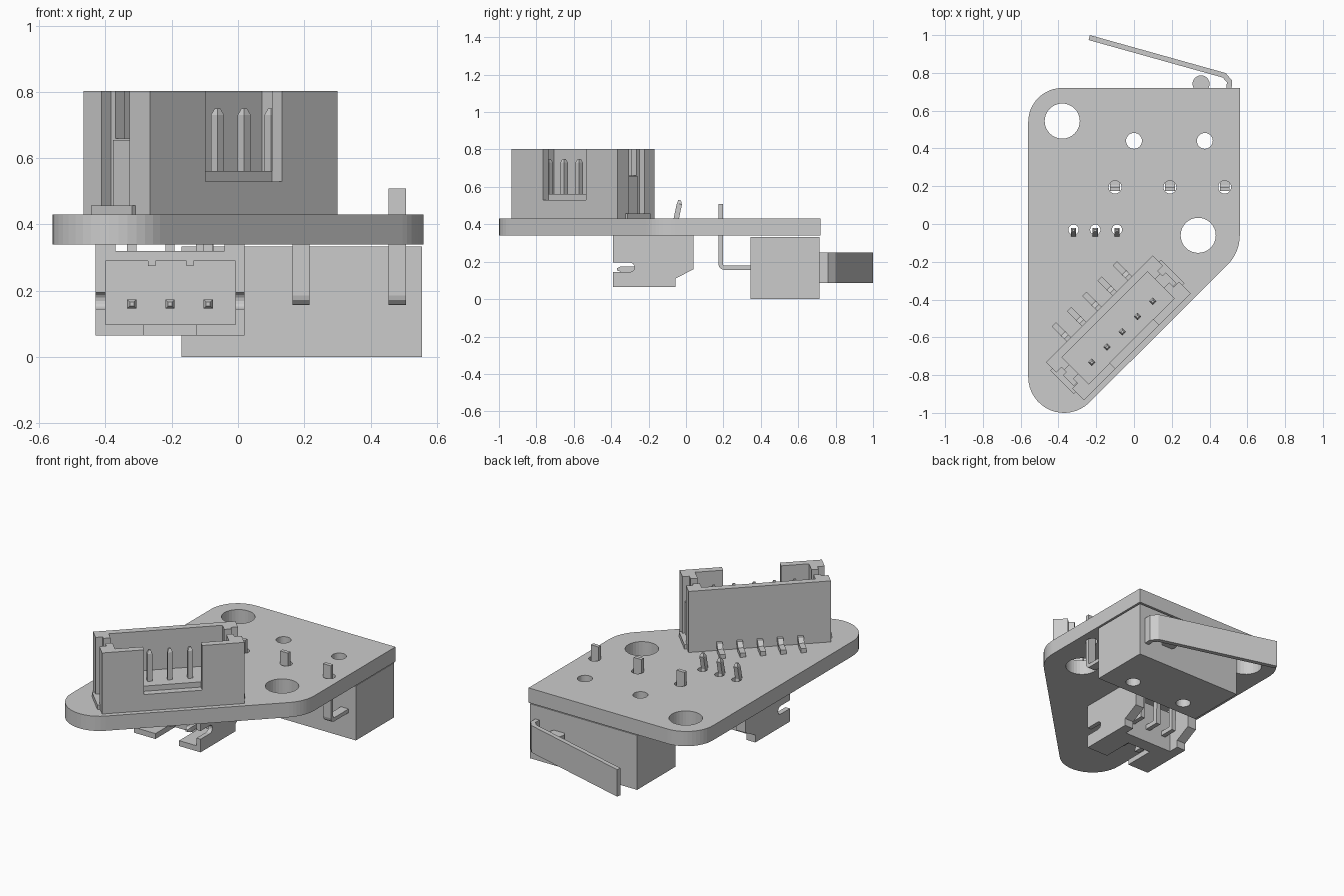
import bpy, bmesh
from math import sin, cos, radians
from mathutils import Matrix, Vector

if "Cube" in bpy.data.objects:
    bpy.data.objects.remove(bpy.data.objects["Cube"])

XY = Matrix.Identity(4)
# profile drawn in (y, z), extruded along x
YZ = Matrix(((0, 0, 1, 0), (1, 0, 0, 0), (0, 1, 0, 0), (0, 0, 0, 1)))
# local frame of the diagonal connector
DIAG = Matrix.Translation((-0.083, -0.55, 0)) @ Matrix.Rotation(radians(45), 4, 'Z')


def make(name, bm):
    bmesh.ops.recalc_face_normals(bm, faces=bm.faces[:])
    me = bpy.data.meshes.new(name)
    bm.to_mesh(me)
    bm.free()
    ob = bpy.data.objects.new(name, me)
    bpy.context.collection.objects.link(ob)
    return ob


def prism(name, pts, lo, hi, m=XY):
    bm = bmesh.new()
    f = bm.faces.new([bm.verts.new((a, b, lo)) for a, b in pts])
    r = bmesh.ops.extrude_face_region(bm, geom=[f])
    vs = [v for v in r['geom'] if isinstance(v, bmesh.types.BMVert)]
    bmesh.ops.translate(bm, verts=vs, vec=(0, 0, hi - lo))
    bm.transform(m)
    return make(name, bm)


def box(name, x0, x1, y0, y1, z0, z1, m=XY):
    return prism(name, [(x0, y0), (x1, y0), (x1, y1), (x0, y1)], z0, z1, m)


def arc(cx, cy, r, a0, a1, n=12):
    return [(cx + r * cos(radians(a0 + (a1 - a0) * i / n)),
             cy + r * sin(radians(a0 + (a1 - a0) * i / n))) for i in range(n + 1)]


def cyl(name, x, y, r, z0, z1, n=32):
    return prism(name, arc(x, y, r, 0, 360, n)[:-1], z0, z1)


def cut(ob, cutters):
    bpy.context.view_layer.objects.active = ob
    for c in cutters:
        c.hide_render = True
        md = ob.modifiers.new('cut', 'BOOLEAN')
        md.operation, md.solver, md.object = 'DIFFERENCE', 'EXACT', c
        bpy.ops.object.modifier_apply(modifier=md.name)
        bpy.data.objects.remove(c)


def ribbon(path, t):
    """Outline of a bent strip of thickness t along a path (mitred)."""
    p = [Vector(q) for q in path]
    left, right = [], []
    for i, q in enumerate(p):
        d0 = (q - p[i - 1]).normalized() if i else (p[1] - q).normalized()
        d1 = (p[i + 1] - q).normalized() if i < len(p) - 1 else d0
        n0, n1 = Vector((-d0.y, d0.x)), Vector((-d1.y, d1.x))
        n = (n0 + n1).normalized()
        n *= t / 2 / n.dot(n0)
        left.append(tuple(q + n))
        right.append(tuple(q - n))
    return left + right[::-1]


def tip(name, m, w, h):
    """Square pin tip tapering along local z."""
    bm = bmesh.new()
    bmesh.ops.create_cone(bm, cap_ends=True, segments=4, radius1=w * 0.7071,
                          radius2=w * 0.3, depth=h,
                          matrix=m @ Matrix.Translation((0, 0, h / 2)) @ Matrix.Rotation(radians(45), 4, 'Z'))
    return make(name, bm)


Z0, Z1 = 0.34, 0.43
SWITCH_X = (-0.10, 0.19, 0.48)
PLUG_X = (-0.32, -0.205, -0.09)

# circuit board with holes
outline = ([(0.56, 0.72)] + arc(-0.38, 0.54, 0.18, 90, 180)
           + arc(-0.37, -0.81, 0.19, 180, 315, 16) + arc(0.34, -0.06, 0.22, -45, 0, 8))
board = prism('circuit_board', outline, Z0, Z1)
holes = [(-0.38, 0.545, 0.093), (0.34, -0.06, 0.093), (0, 0.44, 0.042), (0.375, 0.44, 0.042)]
holes += [(x, 0.195, 0.034) for x in SWITCH_X] + [(x, -0.03, 0.027) for x in PLUG_X]
cut(board, [cyl('hole_cutter', x, y, r, 0.2, 0.6) for x, y, r in holes])

# limit switch below the board
switch = box('switch_body', -0.17, 0.555, 0.345, 0.715, 0, 0.333)
cut(switch, [cyl('hole_cutter', x, 0.44, 0.042, -0.1, 0.5) for x in (0, 0.375)])
cyl('switch_button', 0.355, 0.742, 0.045, 0.12, 0.215)
prism('switch_lever', ribbon([(0.503, 0.70), (0.505, 0.755), (0.478, 0.787), (-0.237, 0.987)], 0.027),
      0.085, 0.25)
leg = [(0.36, 0.168)] + [(0.205 - a, 0.188 - b) for a, b in
                         [(0.02 * sin(radians(t)), 0.02 * cos(radians(t))) for t in (0, 30, 60, 90)]] + [(0.185, 0.508)]
for x in SWITCH_X:
    prism('switch_leg', ribbon(leg, 0.023), x - 0.026, x + 0.026, YZ)

# side-entry socket below the board
side = [(-0.39, 0.34), (-0.39, 0.065), (-0.055, 0.065), (-0.055, 0.11), (0.04, 0.16), (0.04, 0.34)]
socket = prism('side_socket', side, -0.43, 0.02, YZ)
slot = [(-0.45, 0.145)] + arc(-0.30, 0.17, 0.025, -90, 90, 8) + [(-0.45, 0.195)]
cut(socket, [
    box('cavity_cutter', -0.40, -0.007, -0.5, -0.17, 0.098, 0.29),
    box('rear_cutter', -0.37, -0.04, -0.12, 0.2, 0, 0.5),
    box('top_cutter', -0.37, -0.04, -0.5, 0.2, 0.32, 0.5),
    box('key_cutter', -0.285, -0.125, -0.5, -0.2, 0, 0.12),
    prism('slot_cutter', slot, -0.6, 0.2, YZ)])
for x in (-0.26, -0.145):
    box('socket_rib', x - 0.011, x + 0.011, -0.39, -0.16, 0.275, 0.295)
for x in PLUG_X:
    path = [(-0.35, 0.16), (-0.04, 0.16), (-0.036, 0.34), (-0.052, 0.43), (-0.035, 0.51)]
    prism('socket_pin', ribbon(path, 0.028), x - 0.014, x + 0.014, YZ)
    tip('socket_pin_front', Matrix.Translation((x, -0.35, 0.16)) @ Matrix.Rotation(radians(90), 4, 'X'), 0.028, 0.018)
    tip('socket_pin_top', Matrix.Translation((x, -0.035, 0.51)), 0.028, 0.02)

# upright header on top, turned 45 degrees
header = box('header_housing', -0.40, 0.40, -0.1415, 0.1415, Z1, 0.803, DIAG)
cuts = [box('cavity_cutter', -0.32, 0.32, -0.10, 0.10, 0.56, 0.9, DIAG),
        box('window_cutter', -0.163, 0.163, -0.2, 0, 0.53, 0.9, DIAG)]
for s in (-1, 1):
    e = sorted((s * 0.36, s * 0.5))
    g = sorted((s * 0.30, s * 0.5))
    cuts += [box('end_cutter', *e, -0.055, 0.065, 0.4, 0.9, DIAG),
             box('end_slot_cutter', *g, -0.02, 0.045, 0.66, 0.9, DIAG)]
cut(header, cuts)
# floor below the open window is stepped
box('header_floor', -0.325, 0.325, -0.1, 0.1, 0.53, 0.562, DIAG)
for s in (-1, 1):
    a = sorted((s * 0.355, s * 0.385))
    b = sorted((s * 0.355, s * 0.415))
    box('header_anchor', *a, -0.05, 0.03, Z1, 0.655, DIAG)
    box('header_anchor_foot', *b, -0.08, 0.095, Z1, 0.457, DIAG)
for i in range(-2, 3):
    u = i * 0.114
    box('header_pin', u - 0.014, u + 0.014, -0.044, -0.016, 0.55, 0.73, DIAG)
    tip('header_pin_tip', DIAG @ Matrix.Translation((u, -0.03, 0.73)), 0.028, 0.02)
    foot = [(0.12, 0.47), (0.155, 0.47), (0.18, 0.443), (0.255, 0.443)]
    prism('header_foot', ribbon(foot, 0.026), u - 0.016, u + 0.016, DIAG @ YZ)
